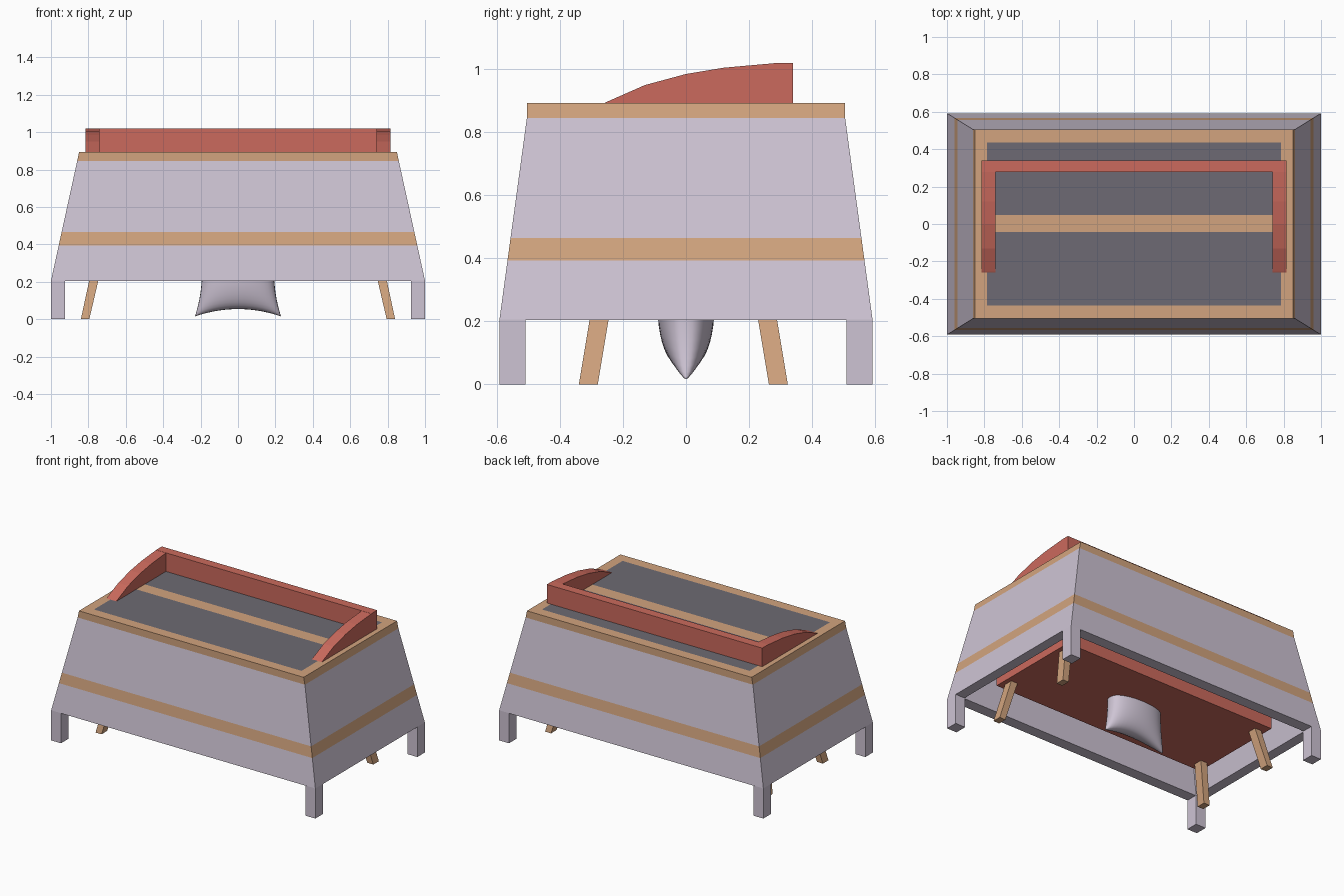
import bpy, bmesh, math

if "Cube" in bpy.data.objects:
    bpy.data.objects.remove(bpy.data.objects["Cube"])


def mat(name, r, g, b):
    m = bpy.data.materials.new(name)
    lin = [((c / 255 + 0.055) / 1.055) ** 2.4 for c in (r, g, b)]
    m.diffuse_color = (*lin, 1)
    m.use_nodes = True
    m.node_tree.nodes["Principled BSDF"].inputs["Base Color"].default_value = m.diffuse_color
    return m


LAVENDER = mat("pale lavender", 206, 196, 212)
WOOD = mat("light wood", 210, 164, 126)
RED = mat("soft red", 203, 106, 93)
DARK = mat("dark grey", 109, 106, 115)


def finish(name, bm, mats, recalc=True):
    if recalc:
        bmesh.ops.recalc_face_normals(bm, faces=bm.faces)
    me = bpy.data.meshes.new(name)
    bm.to_mesh(me)
    bm.free()
    for m in mats:
        me.materials.append(m)
    ob = bpy.data.objects.new(name, me)
    bpy.context.collection.objects.link(ob)
    return ob


def hexa(name, bottom, top, z0, z1, material):
    """Six-sided block; bottom and top are (x0, x1, y0, y1)."""
    bm = bmesh.new()
    rings = []
    for (x0, x1, y0, y1), z in ((bottom, z0), (top, z1)):
        rings.append([bm.verts.new(p) for p in
                      ((x0, y0, z), (x1, y0, z), (x1, y1, z), (x0, y1, z))])
    a, b = rings
    bm.faces.new(a)
    bm.faces.new(b)
    for i in range(4):
        j = (i + 1) % 4
        bm.faces.new((a[i], a[j], b[j], b[i]))
    return finish(name, bm, [material])


def box(name, x0, x1, y0, y1, z0, z1, material):
    r = (x0, x1, y0, y1)
    return hexa(name, r, r, z0, z1, material)


# Hollow tapered shell: rings from the inside ceiling, round the rim, up to the top
def wall(z):
    t = (z - 0.205) / 0.64
    return (1 - 0.14 * t, 0.592 - 0.087 * t, z)


rings = [(0.79, 0.435, 0.845), (0.93, 0.515, 0.205), wall(0.205), wall(0.393),
         wall(0.465), wall(0.845), (0.85, 0.505, 0.893), (0.785, 0.435, 0.893)]
wood_rings = {3, 5, 6}
bm = bmesh.new()
loops = [[bm.verts.new((sx * hx, sy * hy, z)) for sx, sy in
          ((-1, -1), (1, -1), (1, 1), (-1, 1))] for hx, hy, z in rings]
for k in range(len(loops) - 1):
    a, b = loops[k], loops[k + 1]
    for i in range(4):
        j = (i + 1) % 4
        bm.faces.new((a[i], a[j], b[j], b[i])).material_index = int(k in wood_rings)
bm.faces.new(loops[0][::-1])
# Top panel: two dark fields and a wooden centre strip
tl, tr, br, bl = loops[-1]
rows = [(tl, tr)]
for y in (-0.043, 0.047):
    rows.append((bm.verts.new((-0.785, y, 0.893)), bm.verts.new((0.785, y, 0.893))))
rows.append((bl, br))
for k, idx in enumerate((2, 1, 2)):
    (a, b), (c, d) = rows[k], rows[k + 1]
    bm.faces.new((a, b, d, c)).material_index = idx
finish("tapered_shell", bm, [LAVENDER, WOOD, DARK])

# Short corner feet under the shell
for sx, n in ((-1, "left"), (1, "right")):
    for sy, d in ((-1, "front"), (1, "back")):
        xs = sorted((sx * 0.925, sx * 1.0))
        ys = sorted((sy * 0.51, sy * 0.592))
        box(f"shell_foot_{d}_{n}", *xs, *ys, 0, 0.206, LAVENDER)

# Bench inside the shell: seat, back and curved arms that rise through the top
box("bench_seat", -0.815, 0.815, -0.34, 0.34, 0.26, 0.48, RED)
box("bench_back", -0.815, 0.815, 0.278, 0.34, 0.48, 1.02, RED)
arm = [(-0.34, 0.48), (-0.34, 0.845), (-0.255, 0.895), (-0.13, 0.95), (0, 0.985),
       (0.12, 1.005), (0.278, 1.019), (0.278, 0.48)]
for s, n in ((-1, "left"), (1, "right")):
    bm = bmesh.new()
    f = bm.faces.new([bm.verts.new((s * 0.74, y, z)) for y, z in arm])
    ext = bmesh.ops.extrude_face_region(bm, geom=[f])["geom"]
    for v in ext:
        if isinstance(v, bmesh.types.BMVert):
            v.co.x = s * 0.815
    finish(f"bench_arm_{n}", bm, [RED])

# Splayed wooden bench legs
for s, n in ((-1, "left"), (1, "right")):
    for sy, y0, d in ((-1, -0.34, "front"), (1, 0.263, "back")):
        xb = sorted((s * 0.795, s * 0.84))
        xt = sorted((s * 0.732, s * 0.782))
        yt = y0 - sy * 0.045
        hexa(f"bench_leg_{d}_{n}", (*xb, y0, y0 + 0.06), (*xt, yt, yt + 0.06),
             0, 0.27, WOOD)

# Pillow hanging through the bench seat: pinched square, puffed both ways
bm = bmesh.new()
N = 20
grids = []
for side in (-1, 1):
    g = {}
    for i in range(N + 1):
        for j in range(N + 1):
            u = -math.cos(math.pi * i / N)
            v = -math.cos(math.pi * j / N)
            x = 0.23 * u * (1 - 0.16 * (1 - v * v))
            z = 0.245 + 0.23 * v * (1 - 0.17 * (1 - u * u))
            puff = max(0, (1 - u * u) * (1 - v * v)) ** 0.4
            g[i, j] = bm.verts.new((x, side * 0.09 * puff, z))
    for i in range(N):
        for j in range(N):
            bm.faces.new((g[i, j], g[i + 1, j], g[i + 1, j + 1], g[i, j + 1]))
bmesh.ops.remove_doubles(bm, verts=bm.verts, dist=0.0005)
for f in bm.faces:
    f.smooth = True
finish("pillow", bm, [LAVENDER])
